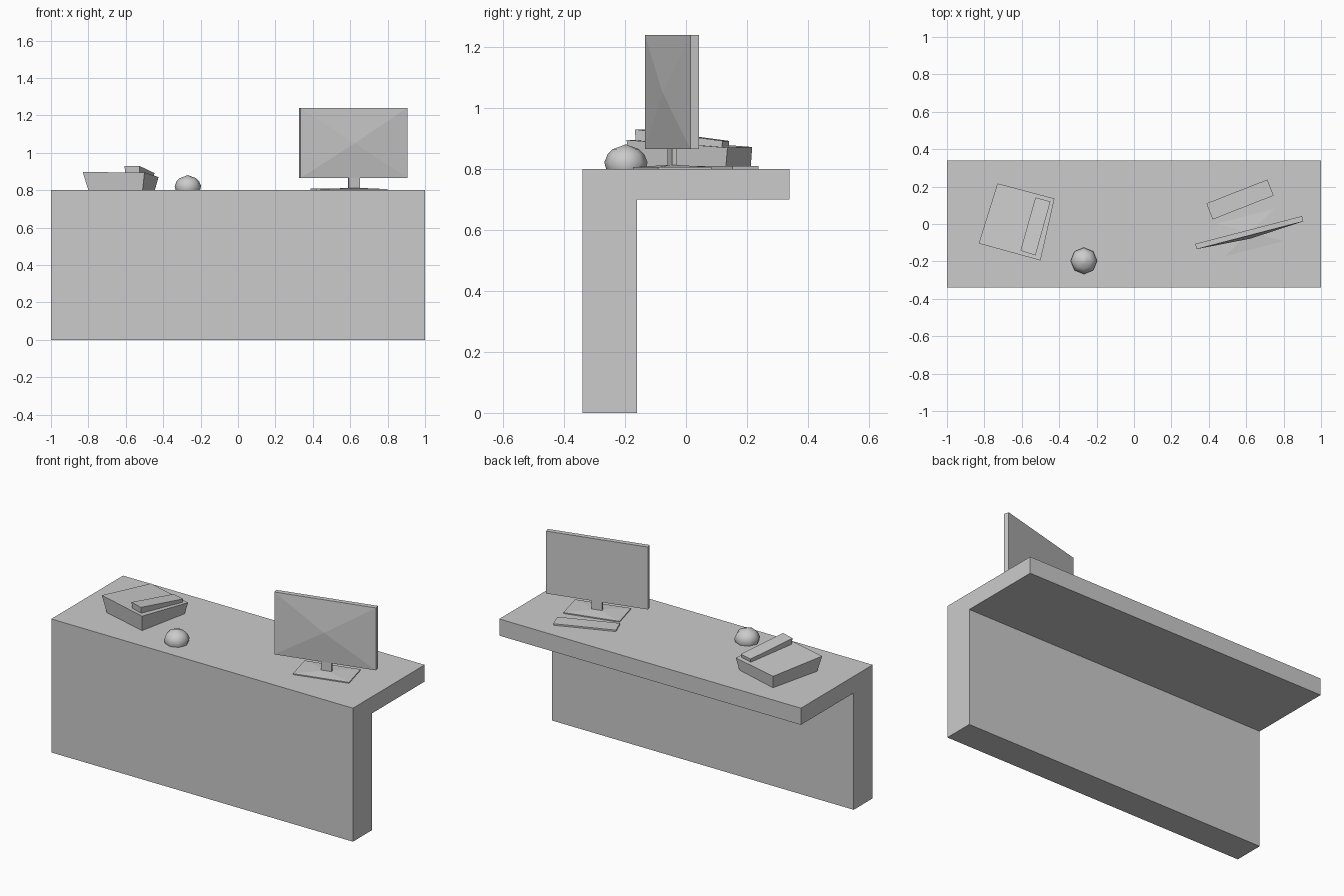
import bpy, bmesh
from math import sin, cos, pi, radians
from mathutils import Vector

if "Cube" in bpy.data.objects:
    bpy.data.objects.remove(bpy.data.objects["Cube"])


def make(name, verts, faces):
    me = bpy.data.meshes.new(name)
    me.from_pydata([tuple(v) for v in verts], [], faces)
    bm = bmesh.new()
    bm.from_mesh(me)
    bmesh.ops.recalc_face_normals(bm, faces=bm.faces)
    bm.to_mesh(me)
    bm.free()
    ob = bpy.data.objects.new(name, me)
    bpy.context.collection.objects.link(ob)
    return ob


def loft(name, low, high):
    """Solid between two matching rings of points."""
    n = len(low)
    sides = [(i, (i + 1) % n, (i + 1) % n + n, i + n) for i in range(n)]
    return make(name, low + high, sides + [tuple(range(n)), tuple(range(n, 2 * n))])


def rect(w, d, z):
    return [(-w / 2, -d / 2, z), (w / 2, -d / 2, z), (w / 2, d / 2, z), (-w / 2, d / 2, z)]


def place(ob, x, y, z, angle):
    ob.location = (x, y, z)
    ob.rotation_euler = (0, 0, radians(angle))
    return ob


# Desk: L-shaped profile across the full width
profile = [(-0.34, 0), (-0.16, 0), (-0.16, 0.7), (0.34, 0.7), (0.34, 0.8), (-0.34, 0.8)]
loft("desk", [(-1, y, z) for y, z in profile], [(1, y, z) for y, z in profile])

# Monitor screen: thin box with a shallow pyramid on the front
w, h, t = 0.295, 0.187, 0.029
back = [(-w, t, -h), (w, t, -h), (w, t, h), (-w, t, h)]
front = [(x, 0, z) for x, _, z in back]
screen = make("monitor_screen", back + front + [(0, -0.018, -0.002)],
              [(0, 1, 2, 3)] + [(i, (i + 1) % 4, (i + 1) % 4 + 4, i + 4) for i in range(4)]
              + [(i + 4, (i + 1) % 4 + 4, 8) for i in range(4)])
place(screen, 0.62, -0.06, 1.053, 14.6)

# Monitor neck and gently peaked base
place(loft("monitor_neck", rect(0.06, 0.016, 0), rect(0.06, 0.016, 0.065)), 0.62, -0.045, 0.81, 14.6)
base = loft("monitor_base", rect(0.325, 0.18, 0), rect(0.325, 0.18, 0.006))
bm = bmesh.new()
bm.from_mesh(base.data)
top = max(bm.faces, key=lambda f: f.calc_center_median().z)
bmesh.ops.poke(bm, faces=[top], offset=0.008)
bm.to_mesh(base.data)
bm.free()
place(base, 0.62, -0.045, 0.8, 14.6)

# Keyboard
place(loft("keyboard", rect(0.35, 0.092, 0), rect(0.35, 0.092, 0.009)), 0.567, 0.131, 0.8, 21.4)

# Paper tray: wedge that is higher at the front, narrower at the bottom
loft("paper_stack",
     [(-0.80, -0.10, 0.8), (-0.51, -0.18, 0.8), (-0.445, 0.13, 0.8), (-0.725, 0.212, 0.8)],
     [(-0.83, -0.104, 0.897), (-0.50, -0.195, 0.895), (-0.425, 0.136, 0.87), (-0.73, 0.217, 0.872)])

# Sloping bar lying on the stack
bar = [(-0.607, -0.142, 0.93), (-0.527, -0.168, 0.93), (-0.447, 0.12, 0.892), (-0.527, 0.142, 0.892)]
c = Vector((-0.527, -0.012, 0))
low = [((x - c.x) * 0.95 + c.x, (y - c.y) * 0.98 + c.y, 0.894 if i < 2 else 0.87)
       for i, (x, y, z) in enumerate(bar)]
loft("top_book", low, bar)

# Desk bell: eight-sided smooth dome
rings = [(0.065, 0), (0.071, 0.022), (0.060, 0.048), (0.043, 0.065), (0.018, 0.074)]
n = 8
verts = [(r * cos(2 * pi * i / n), r * sin(2 * pi * i / n), z) for r, z in rings for i in range(n)]
faces = [(k * n + i, k * n + (i + 1) % n, (k + 1) * n + (i + 1) % n, (k + 1) * n + i)
         for k in range(len(rings) - 1) for i in range(n)]
last = (len(rings) - 1) * n
faces += [(last + i, last + (i + 1) % n, len(verts)) for i in range(n)]
faces.append(tuple(range(n)))
bell = place(make("desk_bell", verts + [(0, 0, 0.081)], faces), -0.268, -0.197, 0.8, 0)
for p in bell.data.polygons:
    p.use_smooth = len(p.vertices) < n
